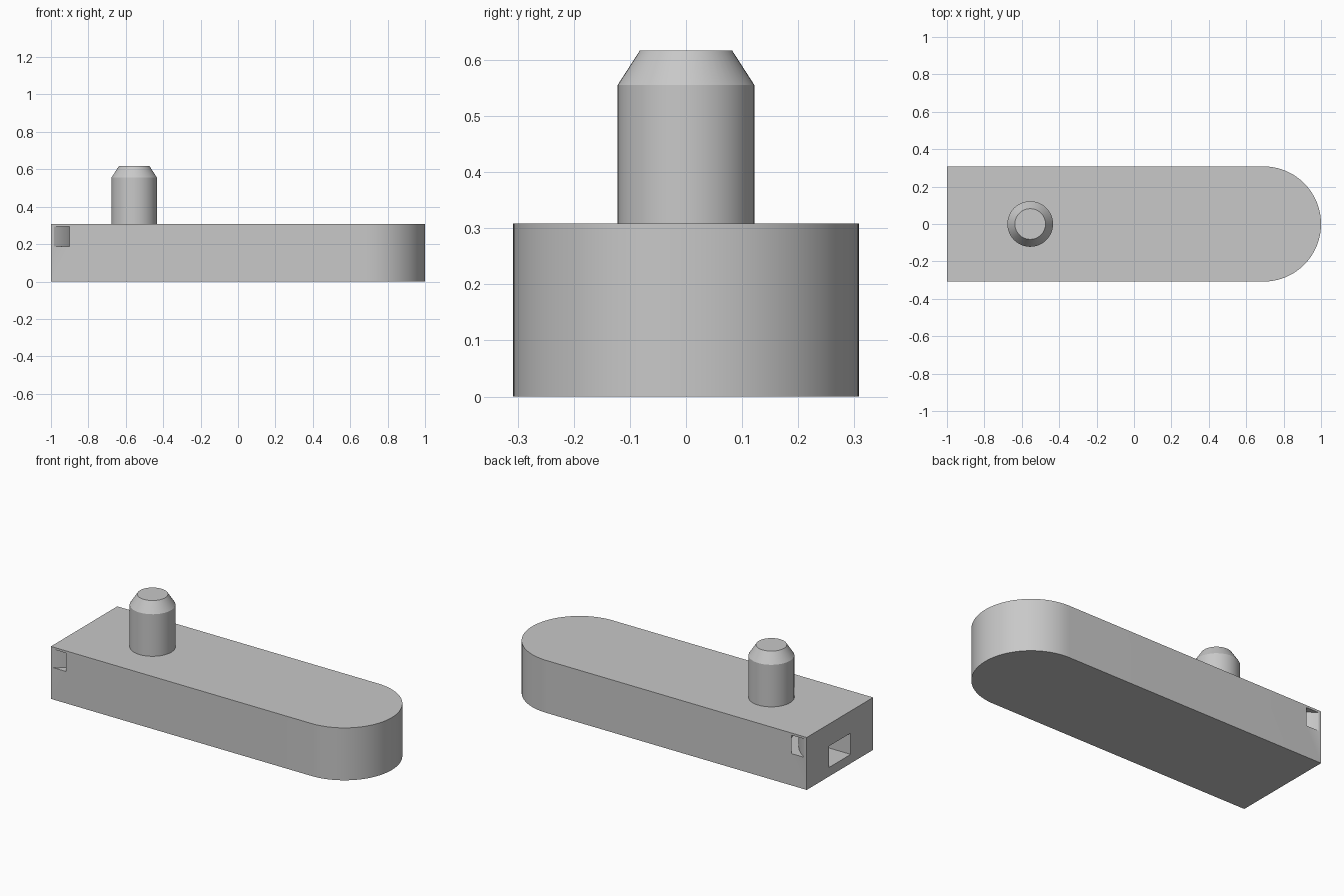
import bpy
import bmesh
from math import pi, cos, sin

cube = bpy.data.objects.get("Cube")
if cube:
    bpy.data.objects.remove(cube, do_unlink=True)

W = 0.308          # half width of the body, also its height
PEG_X = -0.555

grey = bpy.data.materials.new("plain grey")
grey.use_nodes = True
colour = (0.58, 0.58, 0.58, 1)
grey.diffuse_color = colour
grey.node_tree.nodes["Principled BSDF"].inputs["Base Color"].default_value = colour


def arc(cx, r, start, end, n):
    angles = [start + (end - start) * i / n for i in range(n + 1)]
    return [(cx + r * cos(a), r * sin(a)) for a in angles]


def prism(name, outline, z0, z1):
    """Extrude a flat outline from z0 up to z1."""
    bm = bmesh.new()
    face = bm.faces.new([bm.verts.new((x, y, z0)) for x, y in outline])
    top = bmesh.ops.extrude_face_region(bm, geom=[face])["geom"]
    bmesh.ops.translate(bm, vec=(0, 0, z1 - z0),
                        verts=[v for v in top if isinstance(v, bmesh.types.BMVert)])
    bmesh.ops.recalc_face_normals(bm, faces=bm.faces)
    return finish(name, bm)


def finish(name, bm):
    mesh = bpy.data.meshes.new(name)
    bm.to_mesh(mesh)
    bm.free()
    mesh.materials.append(grey)
    obj = bpy.data.objects.new(name, mesh)
    bpy.context.collection.objects.link(obj)
    return obj


def smooth(obj):
    bpy.ops.object.select_all(action="DESELECT")
    obj.select_set(True)
    bpy.context.view_layer.objects.active = obj
    bpy.ops.object.shade_smooth_by_angle(angle=pi / 6)


# Body: bar with one square end and one round end
body = prism("body", [(-1, W)] + [(-1, -W)] + arc(1 - W, W, -pi / 2, pi / 2, 48), 0, W)

# Curved strap channel running from side to side, and the end pocket
channel = prism("channel_cutter",
                arc(-1.171, 0.41, -1.2, 1.2, 40) + arc(-1.171, 0.36, 1.2, -1.2, 40),
                0.187, 0.295)
pocket = prism("pocket_cutter",
               [(-1.1, -0.1), (-0.8, -0.1), (-0.8, 0.1), (-1.1, 0.1)], 0.053, 0.178)
for cutter in (channel, pocket):
    cut = body.modifiers.new(cutter.name, "BOOLEAN")
    cut.operation = "DIFFERENCE"
    cut.solver = "EXACT"
    cut.object = cutter
    bpy.context.view_layer.objects.active = body
    bpy.ops.object.modifier_apply(modifier=cut.name)
    bpy.data.objects.remove(cutter, do_unlink=True)
smooth(body)

# Peg: upright pin with a chamfered tip
bm = bmesh.new()
rings = []
for r, z in [(0.122, W), (0.122, 0.555), (0.082, 0.617)]:
    rings.append([bm.verts.new((PEG_X + x, y, z)) for x, y in arc(0, r, 0, 2 * pi, 48)[:-1]])
for low, high in zip(rings, rings[1:]):
    for i in range(len(low)):
        j = (i + 1) % len(low)
        bm.faces.new((low[i], low[j], high[j], high[i]))
bm.faces.new(rings[-1])
smooth(finish("peg", bm))
